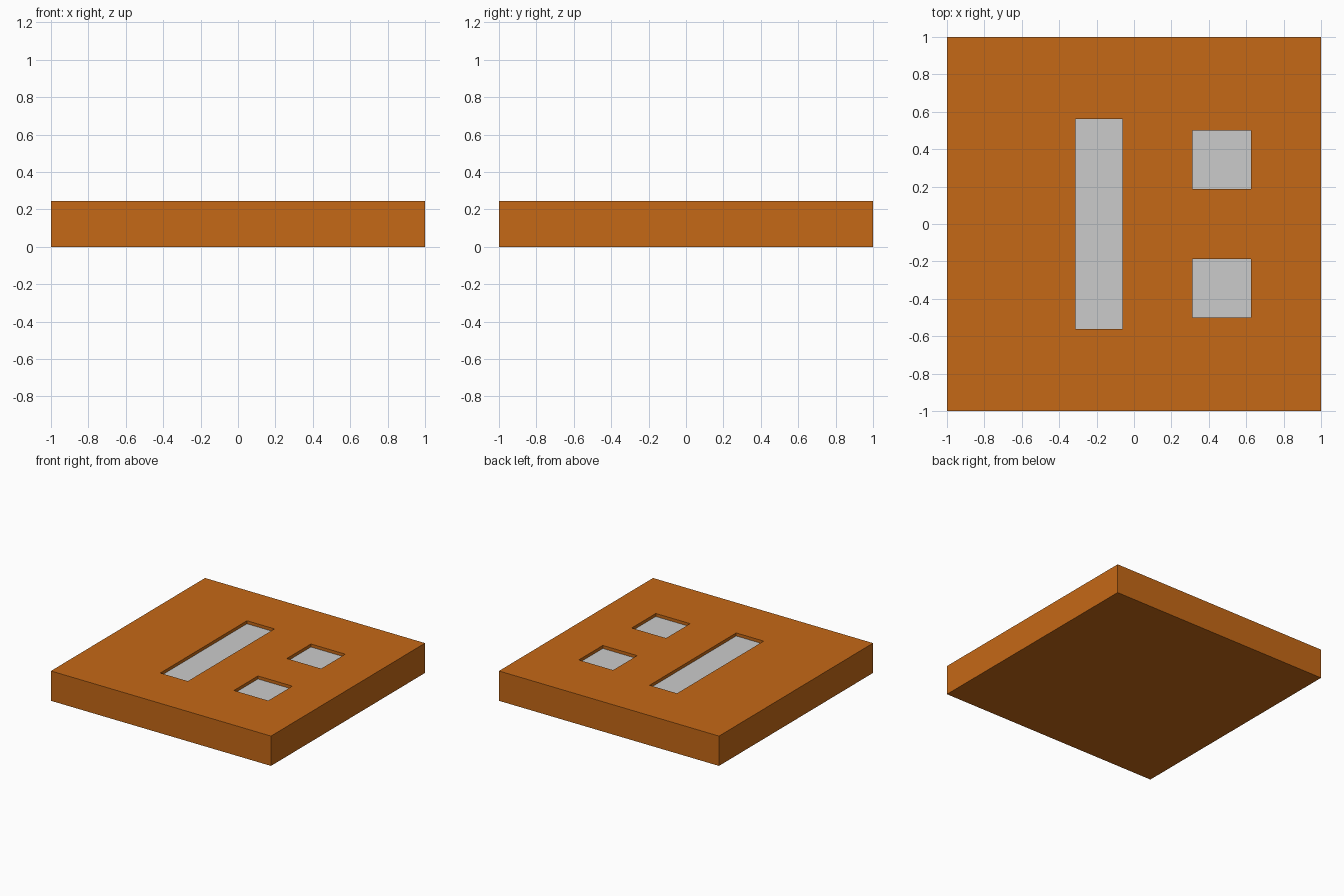
import bpy, bmesh
from mathutils import Vector

if "Cube" in bpy.data.objects:
    bpy.data.objects.remove(bpy.data.objects["Cube"])

HEIGHT = 0.245
DEPTH = 0.025
# pocket name: x min, x max, y min, y max
POCKETS = {
    "long_inlay": (-0.3125, -0.0625, -0.5625, 0.5625),
    "back_square_inlay": (0.3125, 0.625, 0.1875, 0.5),
    "front_square_inlay": (0.3125, 0.625, -0.5, -0.1875),
}


def add_object(name, bm, material=None):
    mesh = bpy.data.meshes.new(name)
    bm.to_mesh(mesh)
    bm.free()
    obj = bpy.data.objects.new(name, mesh)
    bpy.context.collection.objects.link(obj)
    if material:
        mesh.materials.append(material)
    return obj


orange = bpy.data.materials.new("orange")
orange.diffuse_color = (0.56, 0.14, 0.008, 1)
orange.use_nodes = True
orange.node_tree.nodes["Principled BSDF"].inputs["Base Color"].default_value = orange.diffuse_color

# Square slab, sliced along the pocket outlines
bm = bmesh.new()
bmesh.ops.create_cube(bm, size=1)
for v in bm.verts:
    v.co = Vector((v.co.x * 2, v.co.y * 2, (v.co.z + 0.5) * HEIGHT))
cuts = {(axis, p[axis * 2 + i]) for p in POCKETS.values() for axis in (0, 1) for i in (0, 1)}
for axis, value in sorted(cuts):
    normal = Vector((0, 0, 0))
    normal[axis] = 1
    bmesh.ops.bisect_plane(bm, geom=bm.verts[:] + bm.edges[:] + bm.faces[:],
                           plane_co=normal * value, plane_no=normal)


def in_pocket(face):
    c = face.calc_center_median()
    return c.z > HEIGHT - 0.001 and any(
        a < c.x < b and d < c.y < e for a, b, d, e in POCKETS.values())


# Open the pockets and pull their rims down into walls
bmesh.ops.delete(bm, geom=[f for f in bm.faces if in_pocket(f)], context='FACES')
rim = [e for e in bm.edges if e.is_boundary]
walls = bmesh.ops.extrude_edge_only(bm, edges=rim)["geom"]
bmesh.ops.translate(bm, vec=(0, 0, -DEPTH),
                    verts=[v for v in walls if isinstance(v, bmesh.types.BMVert)])
bmesh.ops.recalc_face_normals(bm, faces=bm.faces[:])
add_object("slab", bm, orange)

# Grey inlays forming the pocket floors
for name, (x0, x1, y0, y1) in POCKETS.items():
    bm = bmesh.new()
    z = HEIGHT - DEPTH
    bm.faces.new([bm.verts.new(c) for c in
                  ((x0, y0, z), (x1, y0, z), (x1, y1, z), (x0, y1, z))])
    add_object(name, bm)
